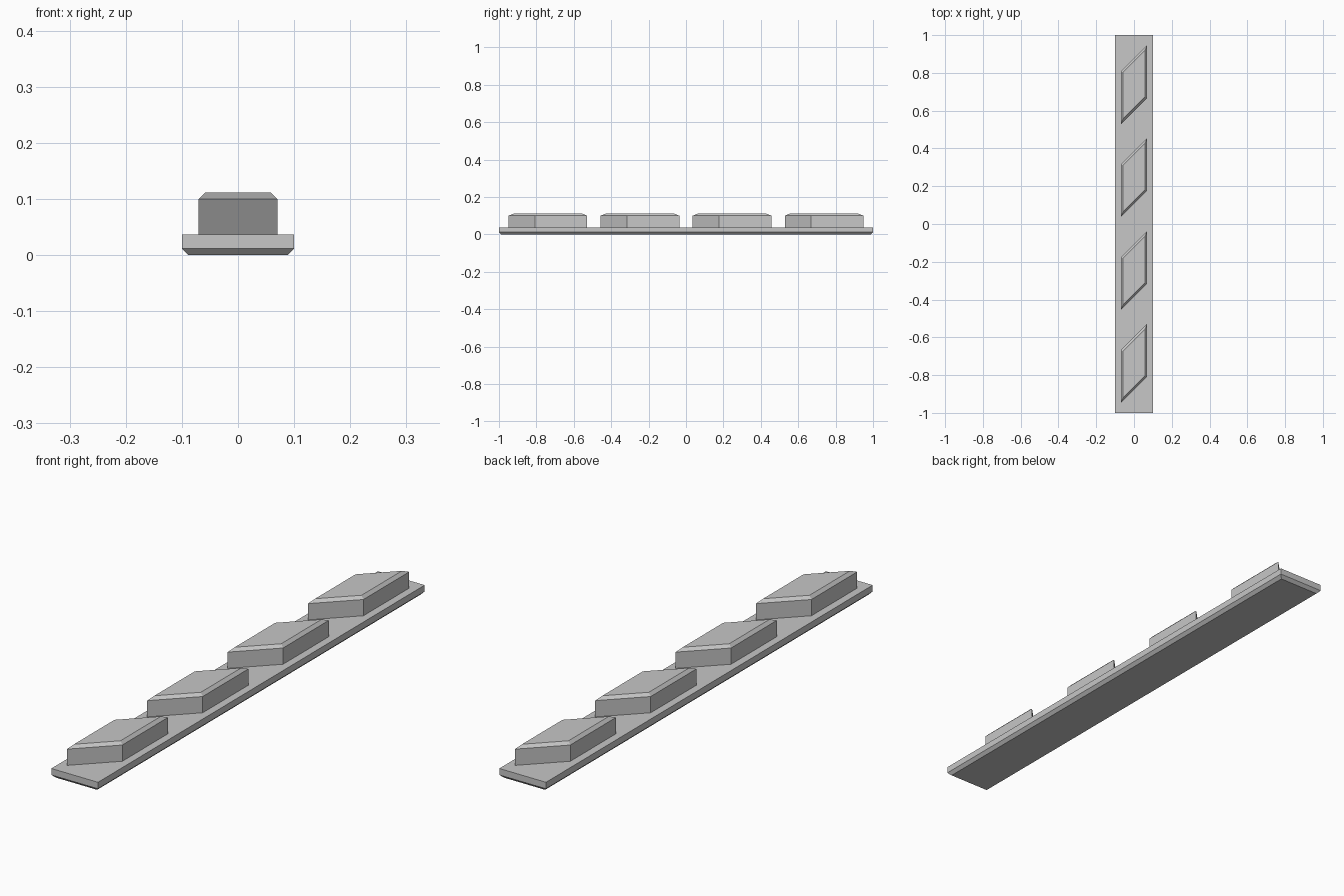
import bpy
import bmesh

cube = bpy.data.objects.get("Cube")
if cube:
    bpy.data.objects.remove(cube, do_unlink=True)

# Single plain grey finish
GREY = (0.57, 0.57, 0.57, 1.0)
grey = bpy.data.materials.new("plain_grey")
grey.use_nodes = True
grey.diffuse_color = GREY
grey.node_tree.nodes["Principled BSDF"].inputs["Base Color"].default_value = GREY


def chamfered_prism(name, outline, z_low, z_high, chamfer, end, location=(0, 0, 0)):
    """Extrude an outline and add a 45 degree chamfer beyond its top (end=1) or bottom (end=-1)."""
    bm = bmesh.new()
    face = bm.faces.new([bm.verts.new((x, y, z_low)) for x, y in outline])
    extruded = bmesh.ops.extrude_face_region(bm, geom=[face], use_keep_orig=True)
    top = [v for v in extruded["geom"] if isinstance(v, bmesh.types.BMVert)]
    bmesh.ops.translate(bm, verts=top, vec=(0, 0, z_high - z_low))
    bmesh.ops.recalc_face_normals(bm, faces=bm.faces)
    cap = [f for f in bm.faces if f.normal.z * end > 0.9]
    bmesh.ops.inset_individual(bm, faces=cap, thickness=chamfer, depth=chamfer,
                               use_even_offset=True)
    mesh = bpy.data.meshes.new(name)
    bm.to_mesh(mesh)
    bm.free()
    mesh.materials.append(grey)
    obj = bpy.data.objects.new(name, mesh)
    obj.location = location
    bpy.context.collection.objects.link(obj)
    return obj


# Long base strip, chamfered underneath
half_w, half_l, edge = 0.1, 1.0, 0.012
base_outline = [(-half_w, -half_l), (half_w, -half_l), (half_w, half_l), (-half_w, half_l)]
chamfered_prism("base_strip", base_outline, edge, 0.037, edge, -1)

# Four slanted raised blocks, chamfered on top
w, low, high = 0.07, 0.07, 0.21
block_outline = [(-w, -high), (w, -low), (w, high), (-w, low)]
for i in range(4):
    y = (i - 1.5) * 0.492
    chamfered_prism(f"raised_block_{i + 1}", block_outline, 0.037, 0.1, 0.0115, 1, (0, y, 0))
